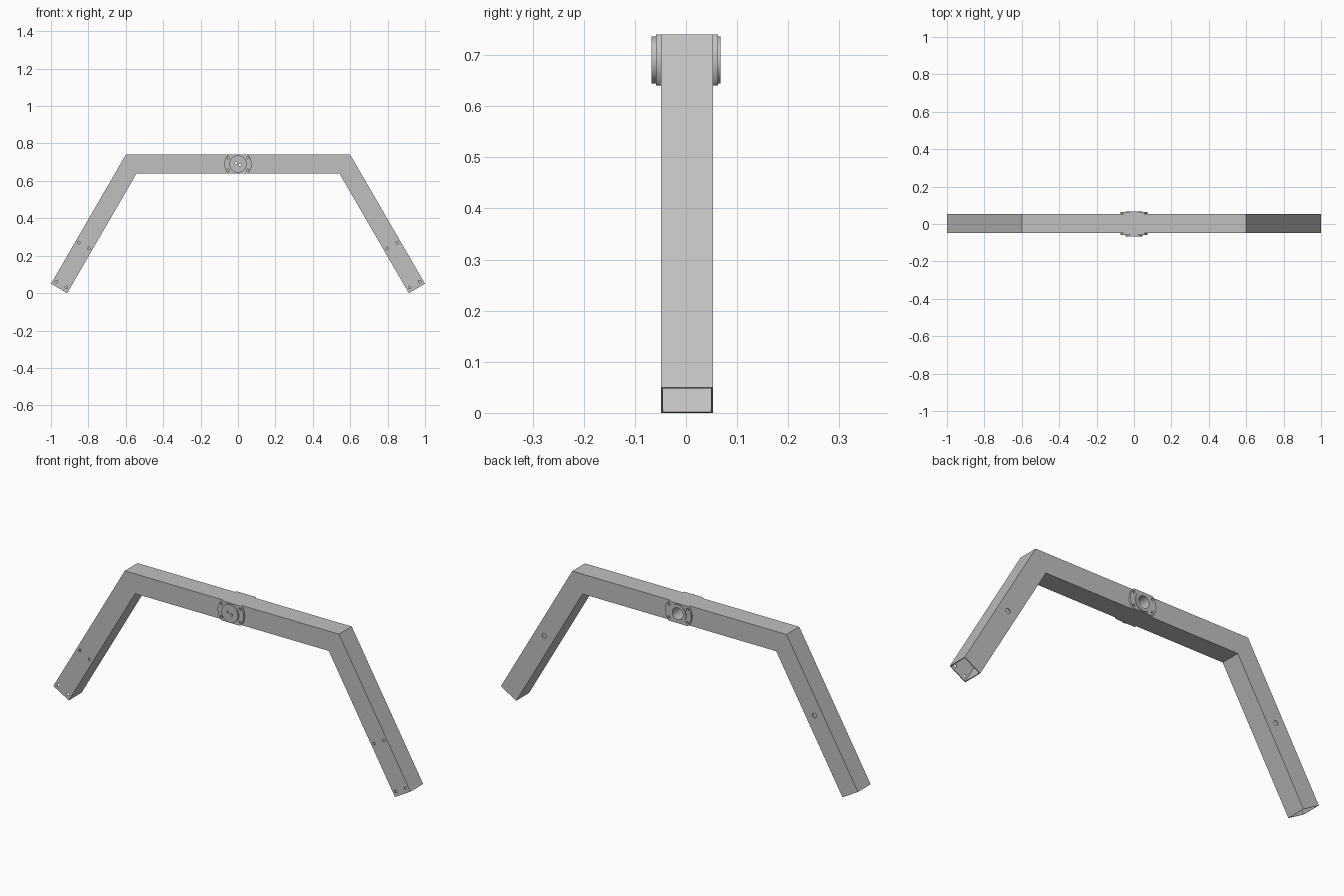
import bpy, bmesh, math
from mathutils import Vector

cube = bpy.data.objects.get("Cube")
if cube:
    bpy.data.objects.remove(cube, do_unlink=True)

grey = bpy.data.materials.new("light grey metal")
grey.use_nodes = True
COLOUR = (0.53, 0.53, 0.53, 1)
grey.diffuse_color = COLOUR
grey.node_tree.nodes["Principled BSDF"].inputs["Base Color"].default_value = COLOUR

TOP, WIDTH, WALL = 0.74, 0.10, 0.004      # square tube
FRONT, BACK = -0.049, 0.053
HUB_Z = TOP - WIDTH / 2
OUT = Vector((math.cos(math.radians(30)), 0.5))   # outward normal of a leg
UP = Vector((-0.5, OUT.x))                        # direction up along a leg
LEG_END = Vector((0.9565, 0.025))


def make_object(name, bm):
    bmesh.ops.recalc_face_normals(bm, faces=bm.faces)
    mesh = bpy.data.meshes.new(name)
    bm.to_mesh(mesh)
    bm.free()
    mesh.materials.append(grey)
    obj = bpy.data.objects.new(name, mesh)
    bpy.context.collection.objects.link(obj)
    return obj


def add_disc(bm, x, z, r, y0, y1, sides=24, clip=1.0):
    """Cylinder along y, optionally flattened at top and bottom."""
    rings = []
    for y in (y0, y1):
        ring = []
        for i in range(sides):
            a = 2 * math.pi * i / sides
            dz = max(-clip, min(clip, r * math.sin(a)))
            ring.append(bm.verts.new((x + r * math.cos(a), y, z + dz)))
        bm.faces.new(ring)
        rings.append(ring)
    for i in range(sides):
        j = (i + 1) % sides
        bm.faces.new((rings[0][i], rings[0][j], rings[1][j], rings[1][i]))


def disc_object(name, *args, **kw):
    bm = bmesh.new()
    add_disc(bm, *args, **kw)
    return make_object(name, bm)


def drill(obj, holes):
    """Cut round holes given as (x, z, radius, y0, y1)."""
    bm = bmesh.new()
    for hole in holes:
        add_disc(bm, *hole)
    cutter = make_object("cutter", bm)
    cutter.hide_render = True
    mod = obj.modifiers.new("holes", 'BOOLEAN')
    mod.operation, mod.solver, mod.object = 'DIFFERENCE', 'EXACT', cutter
    finish(obj)
    bpy.ops.object.modifier_apply(modifier=mod.name)
    bpy.data.objects.remove(cutter, do_unlink=True)


def finish(obj):
    bpy.ops.object.select_all(action='DESELECT')
    obj.select_set(True)
    bpy.context.view_layer.objects.active = obj


def tube_loops(bm, inset):
    """Four square sections along the bent path, mitred at the corners."""
    half = WIDTH / 2 - inset
    corner = Vector((0.571, HUB_Z))
    mitre = Vector((math.tan(math.radians(30)), 1))
    sections = [(LEG_END, OUT, -1), (corner, mitre, -1),
                (corner, mitre, 1), (LEG_END, OUT, 1)]
    loops = []
    for centre, normal, side in sections:
        a, b = centre + normal * half, centre - normal * half
        y0, y1 = FRONT + inset, BACK - inset
        loops.append([bm.verts.new((side * p.x, y, p.y))
                      for p, y in ((a, y0), (a, y1), (b, y1), (b, y0))])
    for s, t in zip(loops, loops[1:]):
        for i in range(4):
            j = (i + 1) % 4
            bm.faces.new((s[i], s[j], t[j], t[i]))
    return loops


# Bent hollow tube, open at both feet
bm = bmesh.new()
outer, inner = tube_loops(bm, 0), tube_loops(bm, WALL)
for end in (0, -1):
    for i in range(4):
        j = (i + 1) % 4
        bm.faces.new((outer[end][i], outer[end][j], inner[end][j], inner[end][i]))
frame = make_object("bent_tube_frame", bm)

# Holes in the legs: pairs in the front wall, one in the back wall
holes = [(0, HUB_Z, 0.04, -0.1, 0.1)]
for side in (-1, 1):
    for along in (0.024, 0.265):
        for across in (-0.031, 0.031):
            p = LEG_END + UP * along + OUT * across
            holes.append((side * p.x, p.y, 0.007, FRONT - 0.02, FRONT + 0.02))
    p = LEG_END + UP * 0.40
    holes.append((side * p.x, p.y, 0.012, BACK - 0.02, BACK + 0.02))
drill(frame, holes)

# Flattened round flanges with four bolt holes each
parts = [frame]
for name, y0, y1 in (("front_flange", FRONT - 0.0095, FRONT),
                     ("back_flange", BACK, BACK + 0.01)):
    flange = disc_object(name, 0, HUB_Z, 0.073, y0, y1, sides=96, clip=0.05)
    bolts = [(sx * 0.052, HUB_Z + sz * 0.033, 0.006, y0 - 0.02, y1 + 0.02)
             for sx in (-1, 1) for sz in (-1, 1)]
    drill(flange, bolts + [(0, HUB_Z, 0.04, y0 - 0.02, y1 + 0.02)])
    parts.append(flange)

# Hub: closed front with two small holes, bored from the back
hub = disc_object("hub", 0, HUB_Z, 0.046, -0.067, 0.067, sides=64)
drill(hub, [(0, HUB_Z, 0.03, -0.045, 0.1)])
drill(hub, [(-0.011, HUB_Z + 0.005, 0.006, -0.1, -0.04),
            (0.011, HUB_Z - 0.005, 0.006, -0.1, -0.04)])
parts.append(hub)

for obj in parts:
    finish(obj)
    bpy.ops.object.shade_smooth_by_angle(angle=math.radians(30))
